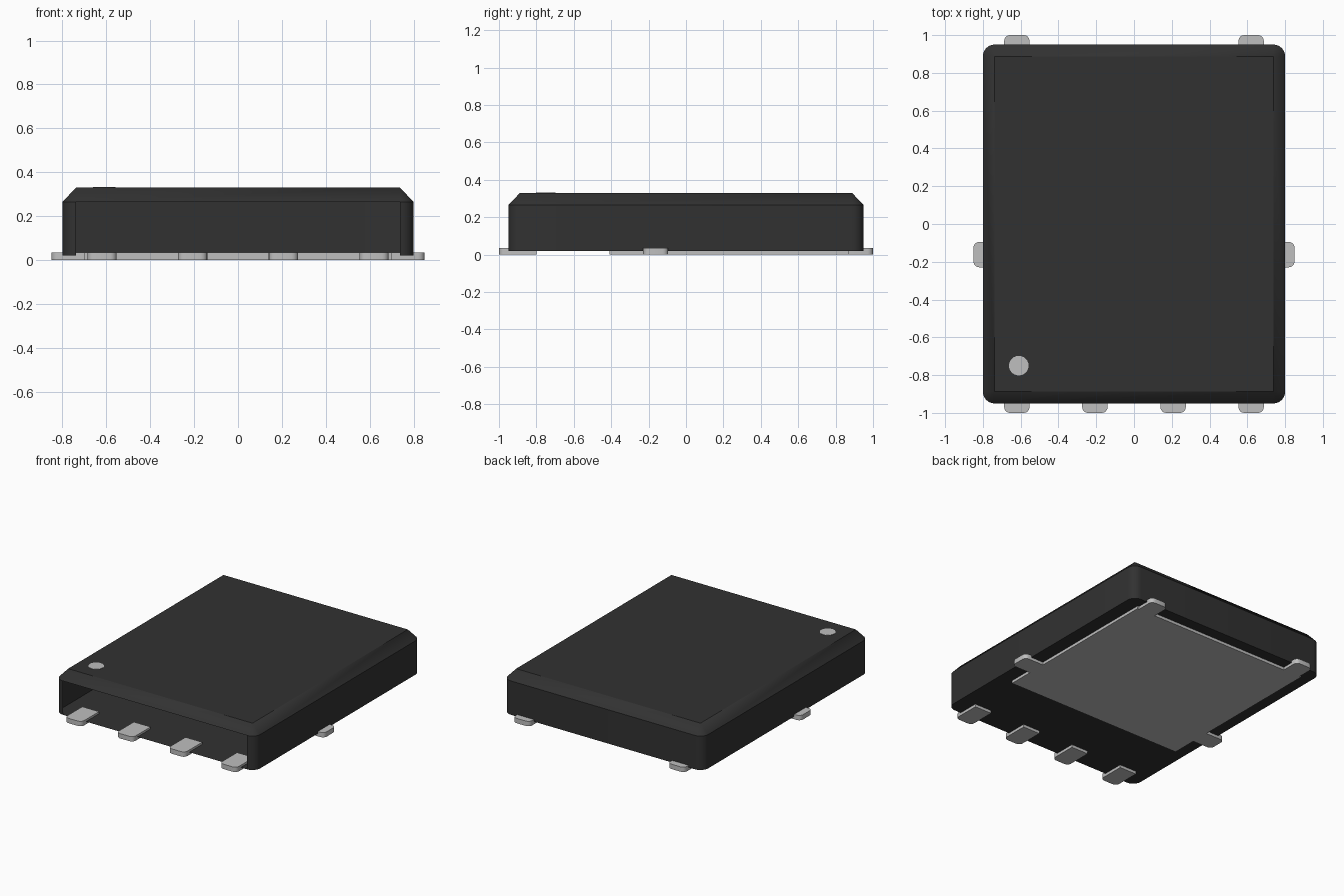
import bpy
import bmesh
import math

cube = bpy.data.objects.get("Cube")
if cube:
    bpy.data.objects.remove(cube, do_unlink=True)


def make_material(name, rgb, roughness):
    mat = bpy.data.materials.new(name)
    mat.use_nodes = True
    mat.diffuse_color = (*rgb, 1)
    bsdf = mat.node_tree.nodes["Principled BSDF"]
    bsdf.inputs["Base Color"].default_value = (*rgb, 1)
    bsdf.inputs["Roughness"].default_value = roughness
    return mat


BLACK = make_material("black plastic", (0.031, 0.031, 0.031), 0.6)
METAL = make_material("light grey metal", (0.52, 0.52, 0.52), 0.4)


def finish(bm, name, mat):
    mesh = bpy.data.meshes.new(name)
    bm.to_mesh(mesh)
    bm.free()
    obj = bpy.data.objects.new(name, mesh)
    mesh.materials.append(mat)
    bpy.context.collection.objects.link(obj)
    bpy.ops.object.select_all(action='DESELECT')
    obj.select_set(True)
    bpy.context.view_layer.objects.active = obj
    bpy.ops.object.shade_smooth_by_angle(angle=math.radians(30))
    return obj


def arc(cx, cy, r, start, steps):
    """Quarter circle, counter-clockwise from the start angle in degrees."""
    angles = [math.radians(start + 90 * i / steps) for i in range(steps + 1)]
    return [(cx + r * math.cos(a), cy + r * math.sin(a)) for a in angles]


def extrude_outline(name, outline, z0, z1, mat):
    """Solid prism from a counter-clockwise outline."""
    bm = bmesh.new()
    low = [bm.verts.new((x, y, z0)) for x, y in outline]
    high = [bm.verts.new((x, y, z1)) for x, y in outline]
    bm.faces.new(low[::-1])
    bm.faces.new(high)
    n = len(outline)
    for i in range(n):
        j = (i + 1) % n
        bm.faces.new((low[i], low[j], high[j], high[i]))
    return finish(bm, name, mat)


# Package body: rounded walls, chamfered lid, open front between the corners
HX, HY, R, STEPS = 0.80, 0.95, 0.062, 6
FLOOR, SHOULDER, TOP = 0.02, 0.265, 0.33

bm = bmesh.new()
corners = [(1, 1, 0), (-1, 1, 90), (-1, -1, 180), (1, -1, 270)]
low, mid, lid = [], [], []
for sx, sy, start in corners:
    cx, cy = sx * (HX - R), sy * (HY - R)
    points = arc(cx, cy, R, start, STEPS)
    low.append([bm.verts.new((x, y, FLOOR)) for x, y in points])
    mid.append([bm.verts.new((x, y, SHOULDER)) for x, y in points])
    lid.append(bm.verts.new((cx, cy, TOP)))

bm.faces.new(lid)
bm.faces.new([v for ring in low for v in ring][::-1])
for c in range(4):
    n = (c + 1) % 4
    for i in range(STEPS):
        bm.faces.new((low[c][i], low[c][i + 1], mid[c][i + 1], mid[c][i]))
        bm.faces.new((mid[c][i], mid[c][i + 1], lid[c]))
    bm.faces.new((mid[c][-1], mid[n][0], lid[n], lid[c]))
    if c != 2:  # the front stays open
        bm.faces.new((low[c][-1], low[n][0], mid[n][0], mid[c][-1]))
finish(bm, "package_body", BLACK)

# Four front leads with rounded outer corners
LEAD, TIP_R, LEAD_TOP = 0.067, 0.03, 0.035
for number, x in enumerate((-0.62, -0.207, 0.207, 0.62), 1):
    outline = [(x + LEAD, -0.80), (x - LEAD, -0.80)]
    outline += arc(x - LEAD + TIP_R, -1 + TIP_R, TIP_R, 180, 4)
    outline += arc(x + LEAD - TIP_R, -1 + TIP_R, TIP_R, 270, 4)
    extrude_outline(f"front_lead_{number}", outline, 0, LEAD_TOP, METAL)

# Thermal pad with side and back tabs, drawn as one half and mirrored
PX, TAB_Y, TAB_X, BACK = 0.70, -0.162, 0.62, 0.87
half = [(PX, -0.41), (PX, TAB_Y - LEAD)]
half += arc(0.85 - TIP_R, TAB_Y - LEAD + TIP_R, TIP_R, 270, 4)
half += arc(0.85 - TIP_R, TAB_Y + LEAD - TIP_R, TIP_R, 0, 4)
half += [(PX, TAB_Y + LEAD), (PX, BACK), (TAB_X + LEAD, BACK)]
half += arc(TAB_X + LEAD - TIP_R, 1 - TIP_R, TIP_R, 0, 4)
half += arc(TAB_X - LEAD + TIP_R, 1 - TIP_R, TIP_R, 90, 4)
half += [(TAB_X - LEAD, BACK)]
pad = half + [(-x, y) for x, y in reversed(half)]
extrude_outline("thermal_pad", pad, 0, LEAD_TOP, METAL)

# Orientation dot on the lid
dot = [(-0.61 + 0.052 * math.cos(math.tau * i / 24),
        -0.75 + 0.052 * math.sin(math.tau * i / 24)) for i in range(24)]
extrude_outline("orientation_dot", dot, TOP - 0.002, TOP + 0.002, METAL)
